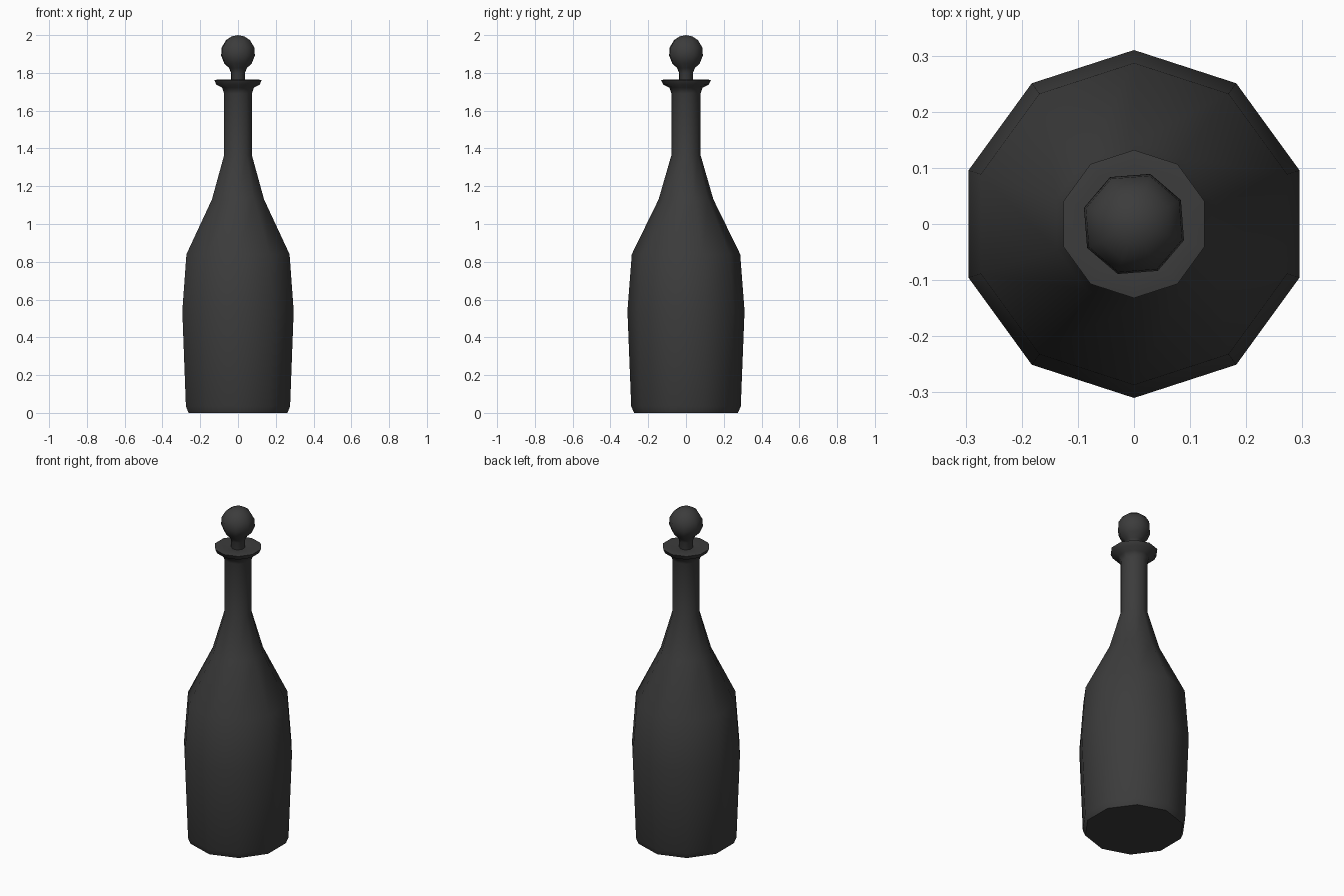
import bpy, bmesh, math

if "Cube" in bpy.data.objects:
    bpy.data.objects.remove(bpy.data.objects["Cube"])

dark = bpy.data.materials.new("dark_glass")
dark.diffuse_color = (0.045, 0.045, 0.045, 1)
dark.use_nodes = True
dark.node_tree.nodes["Principled BSDF"].inputs["Base Color"].default_value = dark.diffuse_color


def lathe(name, profile, sides, start_deg):
    """Revolve (radius, z) points around z; radius 0 makes a pole."""
    bm = bmesh.new()
    rings = []
    for r, z in profile:
        if r == 0:
            rings.append([bm.verts.new((0, 0, z))] * sides)
            continue
        angles = [math.radians(start_deg) + math.tau * i / sides for i in range(sides)]
        rings.append([bm.verts.new((r * math.cos(a), r * math.sin(a), z)) for a in angles])
    for low, high in zip(rings, rings[1:]):
        for i in range(sides):
            j = (i + 1) % sides
            corners = dict.fromkeys((low[i], low[j], high[j], high[i]))
            bm.faces.new(list(corners))
    bmesh.ops.recalc_face_normals(bm, faces=bm.faces)
    mesh = bpy.data.meshes.new(name)
    bm.to_mesh(mesh)
    bm.free()
    obj = bpy.data.objects.new(name, mesh)
    bpy.context.collection.objects.link(obj)
    mesh.materials.append(dark)
    bpy.ops.object.select_all(action='DESELECT')
    obj.select_set(True)
    bpy.context.view_layer.objects.active = obj
    bpy.ops.object.shade_smooth_by_angle(angle=math.radians(48))
    return obj


# Ten-sided bottle with sloping shoulder, slim neck and flared lip
lathe("bottle", [(0, 0), (0.275, 0), (0.29, 0.035), (0.31, 0.54), (0.287, 0.84),
                 (0.145, 1.13), (0.077, 1.365), (0.077, 1.69), (0.088, 1.722),
                 (0.12, 1.737), (0.132, 1.762), (0.105, 1.766), (0.05, 1.757),
                 (0, 1.757)], 10, 90)

# Eight-sided stopper: short stem and ball
ball = [(0.095 * math.sin(math.radians(a)), 1.906 - 0.094 * math.cos(math.radians(a)))
        for a in (54, 81, 108, 135, 157.5)]
lathe("stopper", [(0, 1.70), (0.038, 1.70), (0.038, 1.80), (0.05, 1.826)]
      + ball + [(0, 2.0)], 8, 27)
